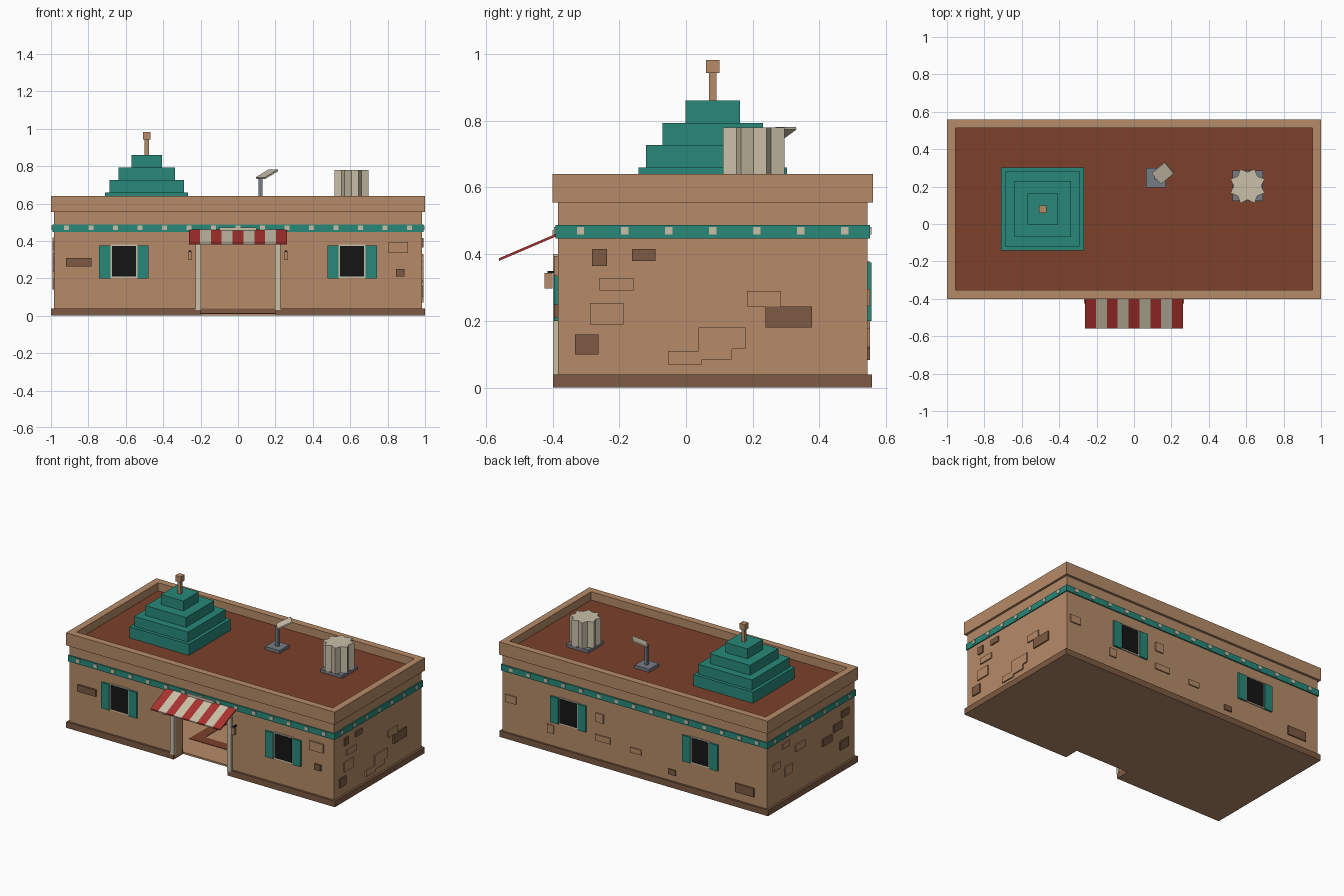
import bpy, bmesh, math
from mathutils import Matrix

if "Cube" in bpy.data.objects:
    bpy.data.objects.remove(bpy.data.objects["Cube"])


def mat(name, r, g, b):
    m = bpy.data.materials.new(name)
    lin = [((c / 255 + 0.055) / 1.055) ** 2.4 for c in (r, g, b)]
    m.diffuse_color = (*lin, 1)
    m.use_nodes = True
    m.node_tree.nodes["Principled BSDF"].inputs["Base Color"].default_value = m.diffuse_color
    return m


TAN = mat("adobe_tan", 182, 139, 104)
BROWN = mat("dark_brown", 125, 90, 66)
TEAL = mat("teal", 40, 137, 122)
ROOF = mat("roof_red_brown", 124, 64, 42)
RED = mat("awning_red", 170, 50, 47)
PALE = mat("pale_stone", 202, 192, 169)
BLACK = mat("window_black", 21, 21, 21)
GREY = mat("metal_grey", 118, 123, 132)


def finish(name, bm, *mats):
    bmesh.ops.recalc_face_normals(bm, faces=bm.faces)
    me = bpy.data.meshes.new(name)
    bm.to_mesh(me)
    bm.free()
    for m in mats:
        me.materials.append(m)
    ob = bpy.data.objects.new(name, me)
    bpy.context.collection.objects.link(ob)
    return ob


def add_box(bm, x0, x1, y0, y1, z0, z1):
    mtx = Matrix.Translation(((x0 + x1) / 2, (y0 + y1) / 2, (z0 + z1) / 2)) @ \
        Matrix.Diagonal((x1 - x0, y1 - y0, z1 - z0, 1))
    return bmesh.ops.create_cube(bm, size=1, matrix=mtx)["verts"]


def boxes(name, m, *dims):
    bm = bmesh.new()
    for d in dims:
        add_box(bm, *d)
    return finish(name, bm, m)


def prism(name, m, pts, z0, z1):
    bm = bmesh.new()
    f = bm.faces.new([bm.verts.new((x, y, z0)) for x, y in pts])
    r = bmesh.ops.extrude_face_region(bm, geom=[f])
    vs = [v for v in r["geom"] if isinstance(v, bmesh.types.BMVert)]
    bmesh.ops.translate(bm, verts=vs, vec=(0, 0, z1 - z0))
    return finish(name, bm, m)


def frame(name, m, x, y0, y1, t, z0, z1):
    """Closed rectangular ring, symmetric in x, wall thickness t."""
    bm = bmesh.new()
    rings = []
    for z in (z0, z1):
        for i in (0, t):
            rings.append([bm.verts.new((sx * (x - i), yy, z)) for sx, yy in
                          ((-1, y0 + i), (1, y0 + i), (1, y1 - i), (-1, y1 - i))])
    for a, b in ((0, 1), (1, 3), (3, 2), (2, 0)):
        for k in range(4):
            j = (k + 1) % 4
            bm.faces.new((rings[a][k], rings[a][j], rings[b][j], rings[b][k]))
    return finish(name, bm, m)


def door_ring(name, m, x, y0, y1, t, z0, z1, d=0.2):
    """Ring with a gap for the door in its front side."""
    half = [(d, y0), (x, y0), (x, y1)]
    inner = [(x - t, y1 - t), (x - t, y0 + t), (d, y0 + t)]
    pts = half + [(-a, b) for a, b in half[::-1]] + \
        [(-a, b) for a, b in inner[::-1]] + inner
    return prism(name, m, pts, z0, z1)


# Shell: walls, plinth, floor, parapet, roof
WX, WY0, WY1 = 0.985, -0.384, 0.544
door_ring("walls", TAN, WX, WY0, WY1, 0.085, 0.01, 0.47)
frame("upper_walls", TAN, WX, WY0, WY1, 0.085, 0.47, 0.57)
boxes("door_lintel", TAN, (-0.2, 0.2, WY0, WY0 + 0.085, 0.40, 0.47))
plinth = door_ring("plinth", BROWN, 1.0, -0.398, 0.557, 0.1, 0, 0.04)
plinth.data.materials.append(TAN)
for f in plinth.data.polygons:
    if f.normal.z < -0.5:
        f.material_index = 1
boxes("floor", TAN, (-0.9, 0.9, -0.298, 0.457, 0, 0.012))
frame("rug_border", ROOF, 0.28, -0.12, 0.28, 0.07, 0.012, 0.015)
frame("parapet", TAN, 1.0, -0.4, 0.56, 0.046, 0.555, 0.64)
boxes("roof", ROOF, (-0.955, 0.955, -0.355, 0.515, 0.56, 0.585))

# Teal band with small square tiles
frame("teal_band", TEAL, 0.992, -0.391, 0.552, 0.03, 0.447, 0.488)
tiles = []
for i in range(15):
    x = -0.917 + i * 0.131
    tiles += [(x - .013, x + .013, -0.396, -0.388, .459, .482),
              (x - .013, x + .013, 0.548, 0.556, .459, .482)]
for i in range(7):
    y = -0.316 + i * 0.132
    tiles += [(s * 0.992 - .004, s * 0.992 + .004, y - .011, y + .011, .459, .482)
              for s in (-1, 1)]
boxes("band_tiles", PALE, *tiles)

# Windows with shutters, front and back
for side, wy, cx, s in (("front", WY0, 0.61, -1), ("back", WY1, 0.49, 1)):
    for label, x in (("left", -cx), ("right", cx)):
        def slab(a, b, z0, z1, depth):
            ya, yb = sorted((wy - s * 0.01, wy + s * depth))
            return (x + a, x + b, ya, yb, z0, z1)
        tag = side + "_" + label
        boxes(tag + "_window_frame", PALE, slab(-.072, .072, .201, .38, .006))
        boxes(tag + "_window_pane", BLACK, slab(-.064, .064, .209, .373, .008))
        boxes(tag + "_shutters", TEAL, slab(-.132, -.072, .2, .375, .012),
              slab(.072, .132, .2, .375, .012))

# Bricks standing proud of the walls: (along, z, width, height)
P = 0.008
bricks = {
    "front": ([(-.852, .287, .135, .045), (.867, .23, .045, .04)],
              [(.857, .365, .105, .06)]),
    "back": ([(-.28, .10, .055, .035), (-.82, .125, .14, .06)],
             [(.92, .27, .08, .05), (.625, .15, .05, .055), (.26, .32, .06, .06),
              (.235, .185, .11, .04), (-.01, .17, .08, .035)]),
    "right": ([(-.262, .39, .045, .05), (-.13, .397, .07, .036),
               (-.3, .13, .07, .06), (.305, .212, .14, .063)],
              [(-.211, .31, .102, .038), (-.24, .222, .1, .065), (.23, .267, .1, .046),
               (-.006, .09, .102, .04), (.085, .118, .1, .066), (.105, .148, .14, .064)]),
    "left": ([(-.09, .26, .1, .05), (-.2, .31, .09, .05),
              (-.28, .375, .08, .045), (-.27, .17, .09, .06)],
             [(.45, .29, .07, .045), (.32, .22, .08, .06),
              (.2, .335, .1, .045), (.35, .4, .07, .035)]),
}
for side, groups in bricks.items():
    for label, m, rows in zip(("dark", "tan"), (BROWN, TAN), groups):
        dims = []
        for c, z, w, h in rows:
            c += 0.003 * (side == "right")
            a, b, z0, z1 = c - w / 2, c + w / 2, z - h / 2, z + h / 2
            dims.append({"front": (a, b, WY0 - .012, WY0 + P, z0, z1),
                         "back": (a, b, WY1 - P, WY1 + P, z0, z1),
                         "right": (WX - P, WX + P, a, b, z0, z1),
                         "left": (-WX - P, -WX + P, a, b, z0, z1)}[side])
        boxes(f"{side}_{label}_bricks", m, *dims)

# Door posts, lanterns and striped awning
boxes("door_posts", PALE, *[(min(s * .198, s * .228), max(s * .198, s * .228),
                             -.399, -.38, .03, .40) for s in (-1, 1)])
boxes("lanterns", TAN, *[(s * .256 - .011, s * .256 + .011, -.424, -.4, .297, .343)
                         for s in (-1, 1)])
boxes("lantern_arms", BLACK, *[(s * .256 - .005, s * .256 + .005, -.415, -.38, .343, .35)
                               for s in (-1, 1)])
boxes("awning_rail", PALE, (-0.1, 0.1, -.4, -.39, .455, .473))
bm = bmesh.new()
w = 0.522 / 9
for i in range(9):
    x = -0.261 + i * w
    vs = add_box(bm, x, x + w, -0.56, -0.39, 0.380, 0.388)
    for v in vs:
        v.co.z += (v.co.y + 0.56) / 0.17 * 0.073
    for f in {f for v in vs for f in v.link_faces}:
        f.material_index = i % 2
finish("awning", bm, RED, PALE)

# Stepped pyramid with a finial
cx, cy = -0.488, 0.08
for i, (h, z0, z1) in enumerate(((.222, .58, .66), (.2, .66, .727),
                                 (.15, .727, .793), (.082, .793, .86))):
    boxes(f"pyramid_step_{i + 1}", TEAL, (cx - h, cx + h, cy - h, cy + h, z0, z1))
boxes("finial", TAN, (cx - .011, cx + .011, cy - .011, cy + .011, .86, .943),
      (cx - .02, cx + .02, cy - .02, cy + .02, .943, .982))

# Tilted roof panel on a stand
boxes("panel_stand", GREY, (.065, .172, .195, .3, .58, .605),
      (.11, .13, .238, .258, .605, .736))
bm = bmesh.new()
bmesh.ops.create_cube(bm, size=1, matrix=Matrix.Translation((.155, .272, .757))
                      @ Matrix.Rotation(math.radians(40), 4, "Z")
                      @ Matrix.Rotation(math.radians(-25), 4, "Y")
                      @ Matrix.Diagonal((.098, .077, .009, 1)))
finish("tilted_panel", bm, PALE)

# Fluted water tank: eight-pointed star
boxes("tank_base", GREY, (.527, .69, .122, .287, .58, .605))
pts = []
for i in range(16):
    a, r = math.radians(i * 22.5), (.099 if i % 2 else .074)
    pts.append((.607 + r * math.cos(a), .203 + r * math.sin(a)))
prism("water_tank", PALE, pts, .605, .78)
